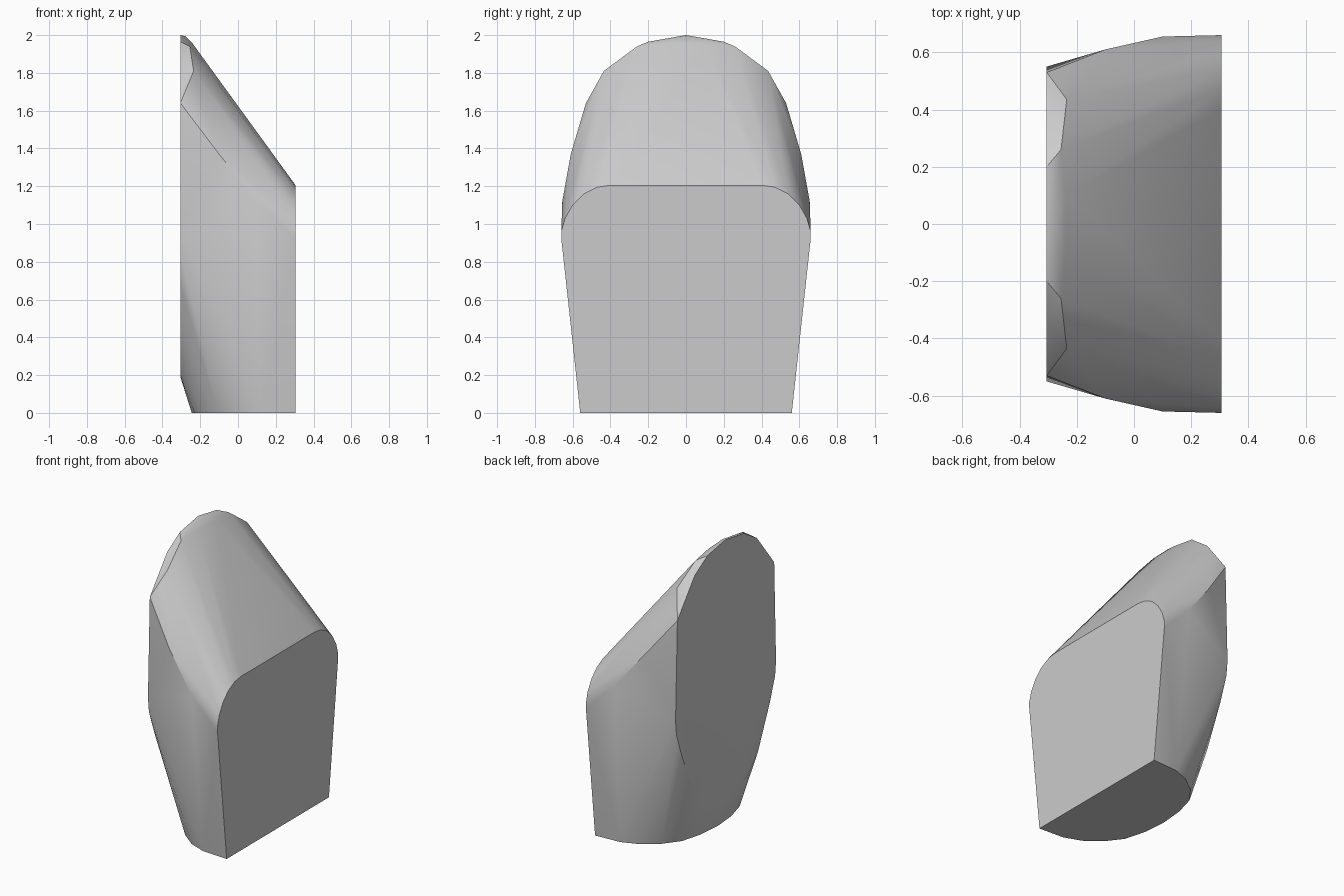
import bpy
import bmesh
from math import radians

default_cube = bpy.data.objects.get("Cube")
if default_cube:
    bpy.data.objects.remove(default_cube, do_unlink=True)


def make_material(name, colour):
    material = bpy.data.materials.new(name)
    material.use_nodes = True
    material.diffuse_color = colour
    material.node_tree.nodes["Principled BSDF"].inputs["Base Color"].default_value = colour
    return material


def mirrored(points):
    """Return the half outline together with its reflection across y = 0."""
    return points + [(x, -y, z) for x, y, z in points if y > 0]


def hull_object(name, points, material, sharp_angle):
    """Wrap the outlines in one convex skin with clean flat ends."""
    bm = bmesh.new()
    for point in points:
        bm.verts.new(point)
    result = bmesh.ops.convex_hull(bm, input=bm.verts)
    loose = [v for v in bm.verts if not v.link_faces]
    bmesh.ops.delete(bm, geom=loose, context="VERTS")
    bmesh.ops.dissolve_limit(bm, angle_limit=radians(0.5), verts=bm.verts, edges=bm.edges)
    bmesh.ops.recalc_face_normals(bm, faces=bm.faces)
    mesh = bpy.data.meshes.new(name)
    bm.to_mesh(mesh)
    bm.free()
    mesh.materials.append(material)
    obj = bpy.data.objects.new(name, mesh)
    bpy.context.collection.objects.link(obj)
    bpy.ops.object.select_all(action="DESELECT")
    obj.select_set(True)
    bpy.context.view_layer.objects.active = obj
    bpy.ops.object.shade_smooth_by_angle(angle=radians(sharp_angle))
    return obj


END = 0.305

# Flat tapered end with rounded shoulders, as (y, z)
tapered_end = [(0.56, 0), (0.66, 0.92), (0.66, 0.96), (0.64, 1.03), (0.6, 1.1),
               (0.54, 1.16), (0.47, 1.195), (0.4, 1.205)]

# Tall oval end, as (y, z)
oval_end = [(0, 0.19), (0.1, 0.2), (0.22, 0.26), (0.35, 0.39), (0.48, 0.68),
            (0.54, 0.85), (0.55, 0.95), (0.53, 1.64), (0.34, 1.88),
            (0.2, 1.965), (0, 2)]

# Bowed base, as (x, y)
base = [(0.12, 0.55), (0, 0.505), (-0.11, 0.42), (-0.19, 0.315),
        (-0.23, 0.17), (-0.245, 0)]

# Crown and shoulder ridge between the two ends
ridge = [(-0.28, 0, 1.995), (-0.24, 0.1, 1.955), (-0.255, 0.26, 1.94),
         (-0.235, 0.435, 1.81), (-0.1, 0.61, 1.37), (0.1, 0.655, 1.12)]

outline = [(END, y, z) for y, z in tapered_end]
outline += [(-END, y, z) for y, z in oval_end]
outline += [(x, y, 0) for x, y in base]
outline += ridge

grey = make_material("light_grey", (0.6, 0.6, 0.6, 1))
hull_object("wedge_body", mirrored(outline), grey, 30)
